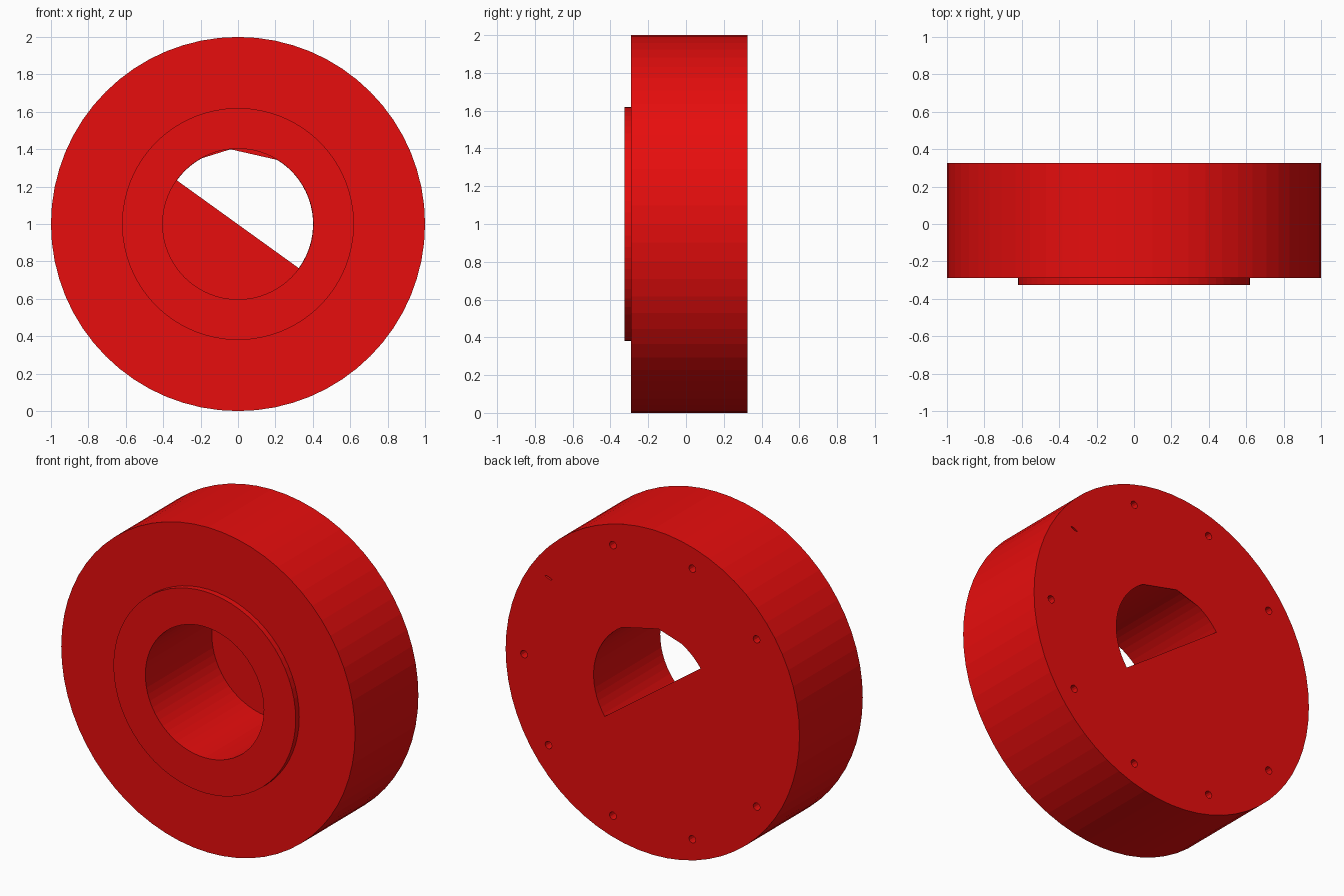
import bpy, bmesh
from math import sin, cos, pi, radians

if "Cube" in bpy.data.objects:
    bpy.data.objects.remove(bpy.data.objects["Cube"])

C = 1.0    # height of the axis
SEG = 64

red = bpy.data.materials.new("red")
red.diffuse_color = (0.8, 0.004, 0.004, 1)
red.use_nodes = True
red.node_tree.nodes["Principled BSDF"].inputs["Base Color"].default_value = red.diffuse_color


def circle(r, n=SEG, cx=0.0, cz=C):
    return [(cx + r * cos(2 * pi * i / n), cz + r * sin(2 * pi * i / n)) for i in range(n)]


def make(name, parts):
    """Each part is a list of (outline, y) sections, skinned and capped."""
    bm = bmesh.new()
    for sections in parts:
        rings = [[bm.verts.new((x, y, z)) for x, z in pts] for pts, y in sections]
        n = len(rings[0])
        for a, b in zip(rings, rings[1:]):
            for i in range(n):
                j = (i + 1) % n
                bm.faces.new((a[i], a[j], b[j], b[i]))
        bm.faces.new(rings[0])
        bm.faces.new(rings[-1])
    bmesh.ops.recalc_face_normals(bm, faces=bm.faces)
    me = bpy.data.meshes.new(name)
    bm.to_mesh(me)
    bm.free()
    ob = bpy.data.objects.new(name, me)
    me.materials.append(red)
    bpy.context.collection.objects.link(ob)
    return ob


def cut(ob, cutter):
    cutter.hide_render = True
    mod = ob.modifiers.new("cut", 'BOOLEAN')
    mod.operation = 'DIFFERENCE'
    mod.solver = 'EXACT'
    mod.object = cutter
    bpy.context.view_layer.objects.active = ob
    bpy.ops.object.modifier_apply(modifier=mod.name)
    bpy.data.objects.remove(cutter)


# Thick disc with a shallow raised ring on the front
body = make("wheel_body", [[(circle(0.62), -0.325), (circle(0.62), -0.29),
                            (circle(1.0), -0.29), (circle(1.0), 0.325)]])

# Bore from the front, stopping at a thin back wall
cut(body, make("bore_cutter", [[(circle(0.403), -0.4), (circle(0.403), 0.321)]]))

# Half-round opening in the back wall, with a coarse top edge
angles = [-36 + 94.7 * i / 17 for i in range(18)] + [95.7, 119, 125, 130, 135, 140, 144.5]
half = [(0.4015 * cos(radians(a)), C + 0.4015 * sin(radians(a))) for a in angles]
cut(body, make("opening_cutter", [[(half, 0.25), (half, 0.4)]]))

# Ring of small back holes: ten positions, one left solid, one only a slit
holes = []
for k in range(10):
    if k == 5:
        continue
    a = radians(36 * k)
    hx, hz = 0.875 * cos(a), C + 0.875 * sin(a)
    pts = circle(0.023, 12, hx, hz)
    if k == 1:
        t = radians(20)
        pts = [(hx + 0.025 * cos(u) * cos(t) - 0.006 * sin(u) * sin(t),
                hz + 0.025 * cos(u) * sin(t) + 0.006 * sin(u) * cos(t))
               for u in (2 * pi * i / 12 for i in range(12))]
    holes.append([(pts, 0.22), (pts, 0.4)])
cut(body, make("hole_cutter", holes))
